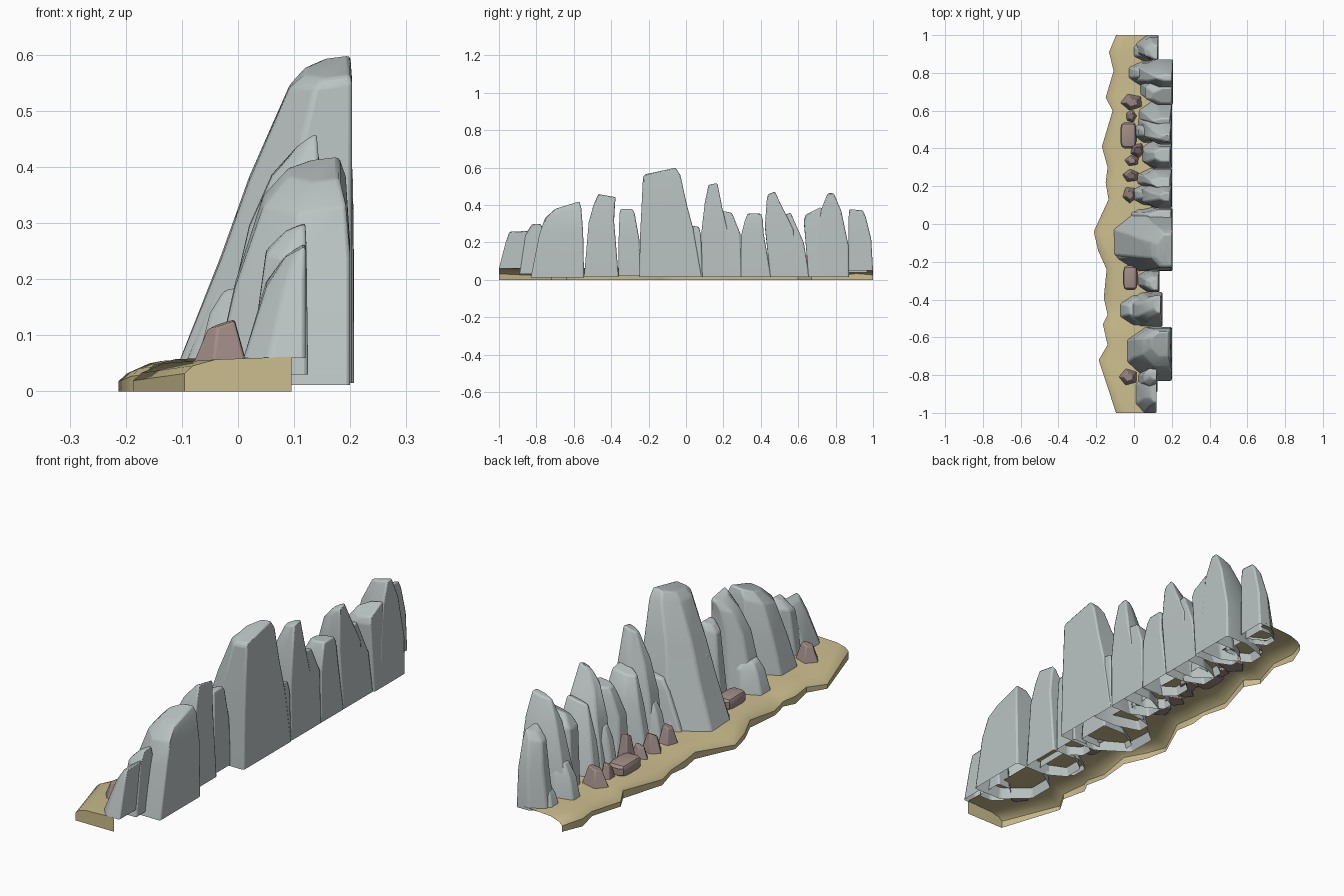
import bpy, bmesh, math, random
from mathutils import Vector, Matrix

random.seed(4)


def material(name, rgb):
    m = bpy.data.materials.new(name)
    m.diffuse_color = (*rgb, 1)
    return m


GREY = material("grey stone", (0.50, 0.55, 0.55))
SAND = material("sand", (0.60, 0.51, 0.27))
BROWN = material("brown stone", (0.36, 0.27, 0.25))


def finish(bm, name, mat, bevel=0.0, angle=30):
    bmesh.ops.recalc_face_normals(bm, faces=bm.faces)
    me = bpy.data.meshes.new(name)
    bm.to_mesh(me)
    bm.free()
    me.materials.append(mat)
    ob = bpy.data.objects.new(name, me)
    bpy.context.collection.objects.link(ob)
    if bevel:
        b = ob.modifiers.new("soft_edges", "BEVEL")
        b.width, b.segments, b.limit_method = bevel, 2, "ANGLE"
        b.angle_limit = math.radians(22)
    bpy.ops.object.select_all(action="DESELECT")
    ob.select_set(True)
    bpy.context.view_layer.objects.active = ob
    bpy.ops.object.shade_smooth_by_angle(angle=math.radians(angle))
    return ob


def rock(name, *rings):
    """Open-bottomed loft, flat at the back, faceted in front.
    Ring: front x, back x, y min, y max, z at y min, z at y max, drop at front."""
    bm = bmesh.new()
    loops = []
    k0, k1 = random.uniform(.22, .36), random.uniform(.22, .36)
    km = random.uniform(.35, .5)
    for xf, xb, y0, y1, za, zb, drop in rings:
        w, d = y1 - y0, xb - xf
        pts = [(0, 0), (0, 1), (1 - km, 1), (1, 1 - k1), (1, k0), (1 - km, 0)]
        loop = []
        for u, v in pts:
            z = za + (zb - za) * v - drop * u
            j = random.uniform(0, .006) if 0 < u < 1 else 0
            loop.append(bm.verts.new((xb - u * d + j, y0 + v * w, z)))
        loops.append(loop)
    for a, b in zip(loops, loops[1:]):
        for i in range(6):
            n = (i + 1) % 6
            bm.faces.new((a[i], a[n], b[n], b[i]))
    bm.faces.new(loops[-1])
    return finish(bm, name, GREY, .007)


# Sand bank: wavy outer edge, rounded lip, straight inner edge
edge = [(1, -.095), (.91, -.132), (.81, -.108), (.67, -.15), (.6, -.113), (.41, -.17),
        (.3, -.14), (.22, -.15), (.13, -.135), (-.04, -.213), (-.14, -.19), (-.24, -.145),
        (-.39, -.16), (-.48, -.14), (-.53, -.165), (-.64, -.14), (-.72, -.187), (-1, -.095)]
bm = bmesh.new()
rows = []
for i, (y, x) in enumerate(edge):
    h = .008 * math.sin(i * 1.9)
    prof = [(x, 0), (x, .026 + h), (x + .015, .04 + h), (x + .055, .054 + h / 2),
            (.095, .062)]
    rows.append([bm.verts.new((px, y, pz)) for px, pz in prof])
for a, b in zip(rows, rows[1:]):
    for j in range(4):
        bm.faces.new((a[j], b[j], b[j + 1], a[j + 1]))
bm.faces.new(rows[-1] + [bm.verts.new((.095, -1, 0))])
finish(bm, "sand_bank", SAND, 0, 40)

# Cliff rocks, from the front end to the back end
rock("end_rock_low", (.01, .12, -1, -.80, .06, .06, 0), (.05, .12, -.965, -.80, .20, .22, .02),
     (.085, .12, -.945, -.84, .26, .265, .02))
rock("end_rock_high", (.02, .125, -.89, -.76, .03, .03, 0), (.05, .122, -.86, -.765, .24, .26, 0),
     (.085, .12, -.825, -.775, .30, .302, .015))
rock("slab_rock", (-.045, .2, -.83, -.545, .012, .012, 0), (-.005, .2, -.785, -.55, .24, .26, .06),
     (.045, .192, -.755, -.56, .33, .385, .02), (.09, .18, -.70, -.57, .38, .42, .01))
rock("split_rock", (-.045, .15, -.545, -.36, .015, .015, 0), (.02, .15, -.52, -.385, .31, .32, .02),
     (.06, .145, -.495, -.38, .40, .41, .02), (.105, .14, -.47, -.375, .462, .445, .02))
rock("split_rock_foot", (-.078, .08, -.54, -.375, .03, .03, 0), (-.05, .08, -.52, -.39, .17, .17, .03),
     (-.025, .07, -.50, -.41, .20, .20, .02))
rock("gap_rock", (.015, .135, -.36, -.24, .02, .02, 0), (.04, .135, -.36, -.25, .22, .22, .02),
     (.06, .13, -.355, -.275, .36, .36, .02), (.085, .125, -.35, -.285, .38, .38, .01))
rock("main_peak", (-.12, .203, -.25, .085, .015, .015, 0), (-.03, .203, -.245, .04, .25, .27, .02),
     (.02, .203, -.238, .005, .38, .40, .01), (.092, .203, -.23, -.03, .55, .56, .01),
     (.12, .2, -.22, -.055, .565, .60, .01))
rock("main_peak_shoulder", (-.03, .2, -.03, .09, .015, .015, 0), (.05, .2, -.02, .08, .24, .24, .02),
     (.08, .195, -.01, .07, .295, .285, .02))
rock("main_peak_buttress", (-.1, .1, -.235, -.08, .03, .03, 0), (-.035, .1, -.22, -.09, .20, .20, 0),
     (.0, .1, -.2, -.1, .34, .35, .02))
rock("spire_rock", (.02, .2, .085, .24, .015, .015, 0), (.05, .2, .083, .225, .26, .26, .01),
     (.085, .198, .10, .195, .41, .38, .02), (.135, .19, .12, .168, .51, .52, .02))
rock("spire_rock_side", (.01, .2, .17, .298, .015, .015, 0), (.05, .2, .18, .29, .25, .25, .02),
     (.09, .19, .19, .245, .37, .36, .02))
rock("spire_rock_foot", (-.01, .1, .10, .21, .04, .04, 0), (.02, .1, .11, .20, .18, .18, .01),
     (.045, .1, .125, .185, .24, .23, .02))
rock("block_rock", (.04, .2, .292, .455, .015, .015, 0), (.06, .2, .295, .415, .24, .25, .02),
     (.09, .195, .315, .41, .32, .33, .02), (.11, .19, .33, .40, .355, .355, .01))
rock("pointed_rock", (.015, .2, .45, .60, .015, .015, 0), (.06, .2, .422, .575, .29, .27, .02),
     (.10, .195, .432, .52, .43, .38, .02), (.145, .19, .437, .475, .46, .475, .02))
rock("pointed_rock_side", (.02, .2, .50, .66, .015, .015, 0), (.05, .2, .51, .63, .22, .20, .02),
     (.10, .19, .525, .56, .35, .36, .02))
rock("pointed_rock_foot", (.0, .1, .43, .55, .04, .04, 0), (.025, .1, .44, .54, .2, .2, .02),
     (.05, .1, .455, .52, .26, .25, .02))
rock("twin_rock", (-.02, .207, .70, .872, .015, .015, 0), (.02, .207, .70, .87, .19, .18, .02),
     (.07, .205, .72, .83, .37, .37, .02), (.115, .2, .758, .79, .465, .465, .02))
rock("twin_rock_side", (.03, .207, .655, .80, .015, .015, 0), (.06, .205, .63, .77, .32, .33, .02),
     (.10, .2, .64, .72, .35, .39, .02))
rock("twin_rock_foot", (-.03, .1, .73, .86, .04, .04, 0), (-.01, .1, .74, .85, .16, .16, .02),
     (.025, .1, .76, .83, .22, .22, .02))
rock("far_end_rock", (.01, .13, .87, 1, .05, .05, 0), (.035, .13, .87, .99, .21, .22, 0),
     (.055, .128, .87, .96, .34, .34, .01), (.085, .125, .872, .945, .38, .375, .015))
rock("far_end_foot", (-.005, .1, .86, .97, .04, .04, 0), (.01, .1, .87, .96, .11, .11, .01),
     (.03, .1, .88, .94, .15, .15, .02))


# Fallen stones: sharp shards and round boulders
def stone(name, x, y, sx, sy, h, turn, round_shape=False):
    bm = bmesh.new()
    if round_shape:
        bmesh.ops.create_cube(bm, size=1)
        bmesh.ops.bevel(bm, geom=bm.edges[:], offset=.26, segments=2, affect="EDGES", profile=.5)
    else:
        bmesh.ops.create_cone(bm, cap_ends=True, segments=5, radius1=.55, radius2=.27, depth=1)
        for v in bm.verts:
            if v.co.z > 0:
                v.co.z += .45 * v.co.x
    bmesh.ops.transform(bm, verts=bm.verts, matrix=Matrix.Translation((x, y, .045 + h / 2))
                        @ Matrix.Diagonal((sx, sy, h, 1)) @ Matrix.Rotation(turn, 4, "Z"))
    finish(bm, name, BROWN, 0 if round_shape else .004)


for i, (x, y, sx, sy, h, t) in enumerate([
        (-.01, .645, .12, .09, .08, .4), (-.015, .57, .06, .07, .07, 1), (.02, .39, .08, .08, .12, 2),
        (-.01, .335, .08, .06, .06, .2), (-.015, .255, .09, .07, .08, 1.4),
        (-.022, .155, .08, .09, .08, .6), (-.028, -.81, .1, .09, .075, .3)]):
    stone(f"shard_{i}", x, y, sx, sy, h, t)
stone("boulder_a", -.03, .47, .085, .14, .06, 0, True)
stone("boulder_b", -.02, -.285, .075, .13, .06, 0, True)
